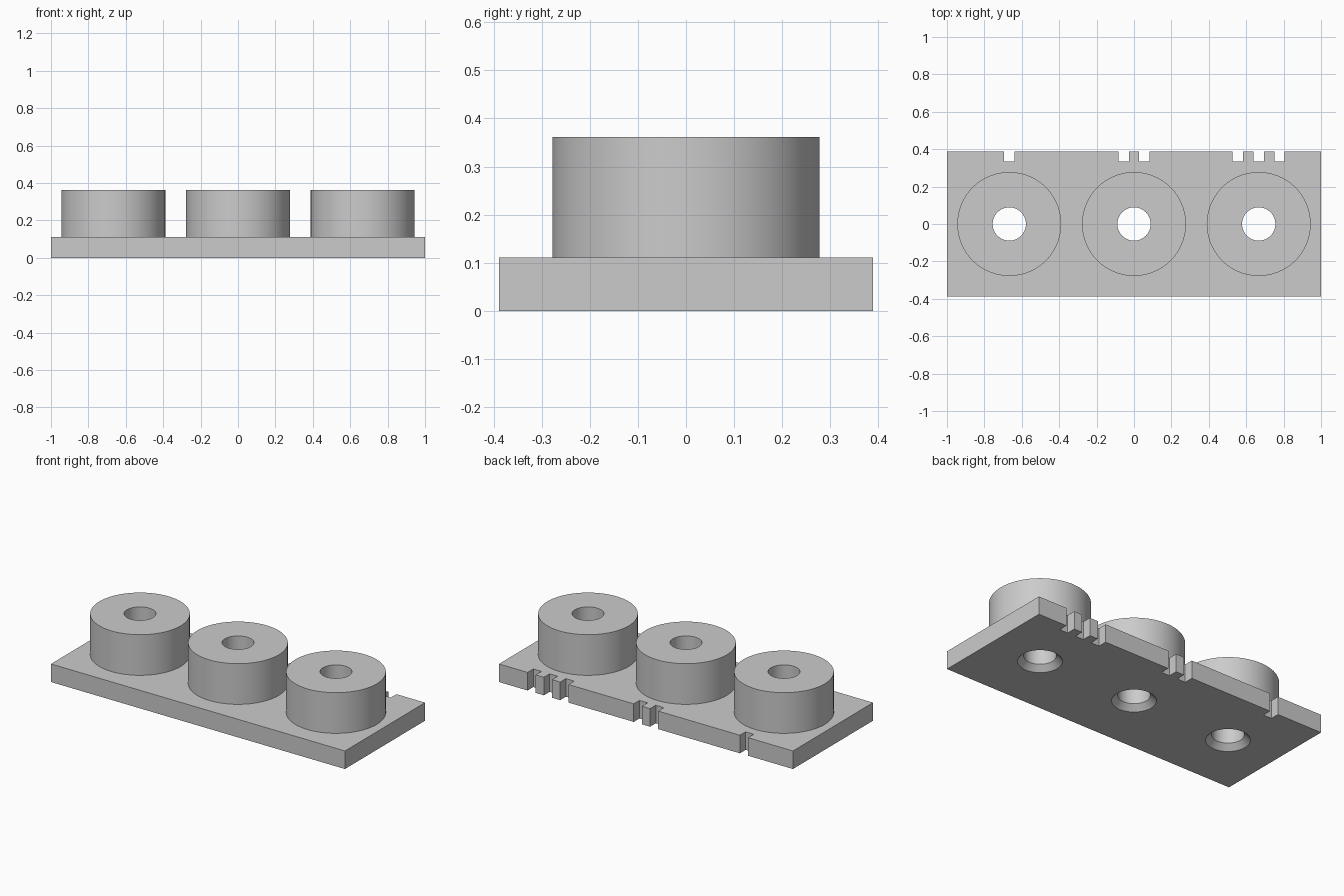
import bpy, bmesh, math

cube = bpy.data.objects.get("Cube")
if cube:
    bpy.data.objects.remove(cube, do_unlink=True)

U = 1 / 18                      # design unit
HALF_X, HALF_Y, THICK = 18 * U, 7 * U, 2 * U
TOP = 6.5 * U
BOSS_R, HOLE_R, SINK = 5 * U, 1.6 * U, 0.6 * U
CENTRES = {"right": -12 * U, "middle": 0, "left": 12 * U}
SEGMENTS = 96

grey = bpy.data.materials.new("plain grey")
grey.use_nodes = True
colour = (0.6, 0.6, 0.6, 1)
grey.diffuse_color = colour
grey.node_tree.nodes["Principled BSDF"].inputs["Base Color"].default_value = colour


def make_object(name, bm):
    bmesh.ops.recalc_face_normals(bm, faces=bm.faces)
    mesh = bpy.data.meshes.new(name)
    bm.to_mesh(mesh)
    bm.free()
    mesh.materials.append(grey)
    obj = bpy.data.objects.new(name, mesh)
    bpy.context.collection.objects.link(obj)
    return obj


def lathe(name, profile, x):
    """Spin a closed (radius, height) profile about a vertical axis at x."""
    bm = bmesh.new()
    verts = [bm.verts.new((x + r, 0, z)) for r, z in profile]
    edges = [bm.edges.new((v, verts[(i + 1) % len(verts)])) for i, v in enumerate(verts)]
    bmesh.ops.spin(bm, geom=verts + edges, cent=(x, 0, 0), axis=(0, 0, 1),
                   angle=math.tau, steps=SEGMENTS, use_duplicate=False)
    bmesh.ops.remove_doubles(bm, verts=bm.verts, dist=1e-5)
    return make_object(name, bm)


def stack(name, rings, x):
    """Solid of revolution with capped ends, from (radius, height) rings."""
    bm = bmesh.new()
    loops = []
    for r, z in rings:
        angles = [math.tau * i / SEGMENTS for i in range(SEGMENTS)]
        loops.append([bm.verts.new((x + r * math.cos(a), r * math.sin(a), z)) for a in angles])
    for low, high in zip(loops, loops[1:]):
        for i in range(SEGMENTS):
            j = (i + 1) % SEGMENTS
            bm.faces.new((low[i], low[j], high[j], high[i]))
    bm.faces.new(loops[0])
    bm.faces.new(loops[-1])
    return make_object(name, bm)


# Base plate outline, with one, two and three notches along the back edge
outline = [(-HALF_X, -HALF_Y), (HALF_X, -HALF_Y), (HALF_X, HALF_Y)]
notches = [c + (k - n / 2 + 0.5) * 2 * U
           for n, c in enumerate(CENTRES.values(), 1) for k in range(n)]
for x in sorted(notches, reverse=True):
    a, b, deep = x + U / 2, x - U / 2, HALF_Y - U
    outline += [(a, HALF_Y), (a, deep), (b, deep), (b, HALF_Y)]
outline.append((-HALF_X, HALF_Y))

bm = bmesh.new()
face = bm.faces.new([bm.verts.new((x, y, 0)) for x, y in outline])
raised = bmesh.ops.extrude_face_region(bm, geom=[face])["geom"]
bmesh.ops.translate(bm, vec=(0, 0, THICK),
                    verts=[v for v in raised if isinstance(v, bmesh.types.BMVert)])
plate = make_object("base_plate", bm)

# Countersunk holes through the plate
cutters = []
for side, x in CENTRES.items():
    cutter = stack(side + "_hole_cutter", [(HOLE_R + SINK + U, -U), (HOLE_R, SINK),
                                           (HOLE_R, THICK + U)], x)
    cutter.hide_render = True
    cutters.append(cutter)
    mod = plate.modifiers.new(side + "_hole", 'BOOLEAN')
    mod.operation = 'DIFFERENCE'
    mod.solver = 'EXACT'
    mod.object = cutter
graph = bpy.context.evaluated_depsgraph_get()
cut_mesh = bpy.data.meshes.new_from_object(plate.evaluated_get(graph))
plate.modifiers.clear()
plate.data = cut_mesh
for cutter in cutters:
    bpy.data.objects.remove(cutter, do_unlink=True)

# Round bosses with through holes
parts = [plate]
for side, x in CENTRES.items():
    parts.append(lathe(side + "_boss", [(HOLE_R, THICK), (BOSS_R, THICK),
                                        (BOSS_R, TOP), (HOLE_R, TOP)], x))

# Smooth round walls, crisp edges
bpy.ops.object.select_all(action='DESELECT')
for obj in parts:
    obj.select_set(True)
bpy.context.view_layer.objects.active = plate
bpy.ops.object.shade_smooth_by_angle(angle=math.radians(30))
